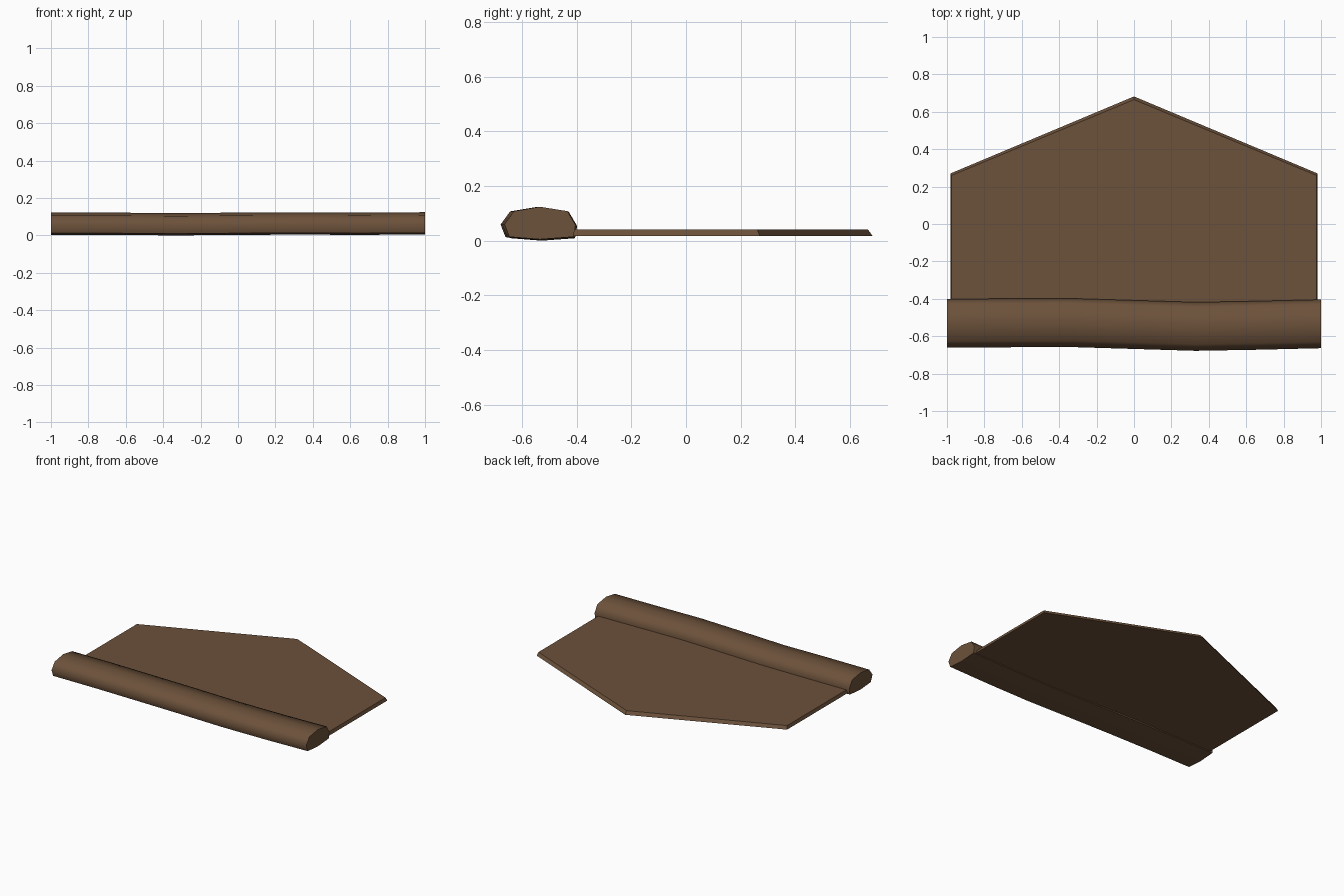
import bpy

if "Cube" in bpy.data.objects:
    bpy.data.objects.remove(bpy.data.objects["Cube"])

brown = bpy.data.materials.new("brown cloth")
brown.diffuse_color = (0.15, 0.083, 0.043, 1)
brown.use_nodes = True
brown.node_tree.nodes["Principled BSDF"].inputs["Base Color"].default_value = brown.diffuse_color


def make(name, verts, faces):
    me = bpy.data.meshes.new(name)
    me.from_pydata(verts, [], faces)
    me.materials.append(brown)
    ob = bpy.data.objects.new(name, me)
    bpy.context.collection.objects.link(ob)
    return ob


def loft(name, rings):
    """Closed solid through equal-sized rings of points."""
    n = len(rings[0])
    verts = [p for r in rings for p in r]
    faces = [(k * n + i, k * n + (i + 1) % n, (k + 1) * n + (i + 1) % n, (k + 1) * n + i)
             for k in range(len(rings) - 1) for i in range(n)]
    faces += [tuple(reversed(range(n))), tuple(range(len(verts) - n, len(verts)))]
    return make(name, verts, faces)


# rolled front edge: faceted oval section swept along x with a gentle wobble
section = [(-0.13, 0.058), (-0.112, 0.012), (0, 0.003), (0.122, 0.012),
           (0.13, 0.055), (0.10, 0.106), (0, 0.122), (-0.095, 0.106)]
stations = [(-1, -0.531, 0), (-0.67, -0.529, 0), (-0.33, -0.528, -0.003),
            (0, -0.538, 0), (0.33, -0.548, 0.001), (0.67, -0.542, 0), (1, -0.534, 0.002)]
roll = loft("rolled_edge", [[(x, yc + y, z + dz) for y, z in section]
                            for x, yc, dz in stations])
bpy.context.view_layer.objects.active = roll
roll.select_set(True)
bpy.ops.object.shade_smooth_by_angle(angle=1.05)


# flat pointed sheet, its rim slanting slightly outward to the bottom
def outline(w, side, tip, z):
    return [(-w, -0.54, z), (w, -0.54, z), (w, side, z), (0, tip, z), (-w, side, z)]


loft("flat_sheet", [outline(0.982, 0.27, 0.682, 0.018),
                    outline(0.975, 0.26, 0.665, 0.041)])
